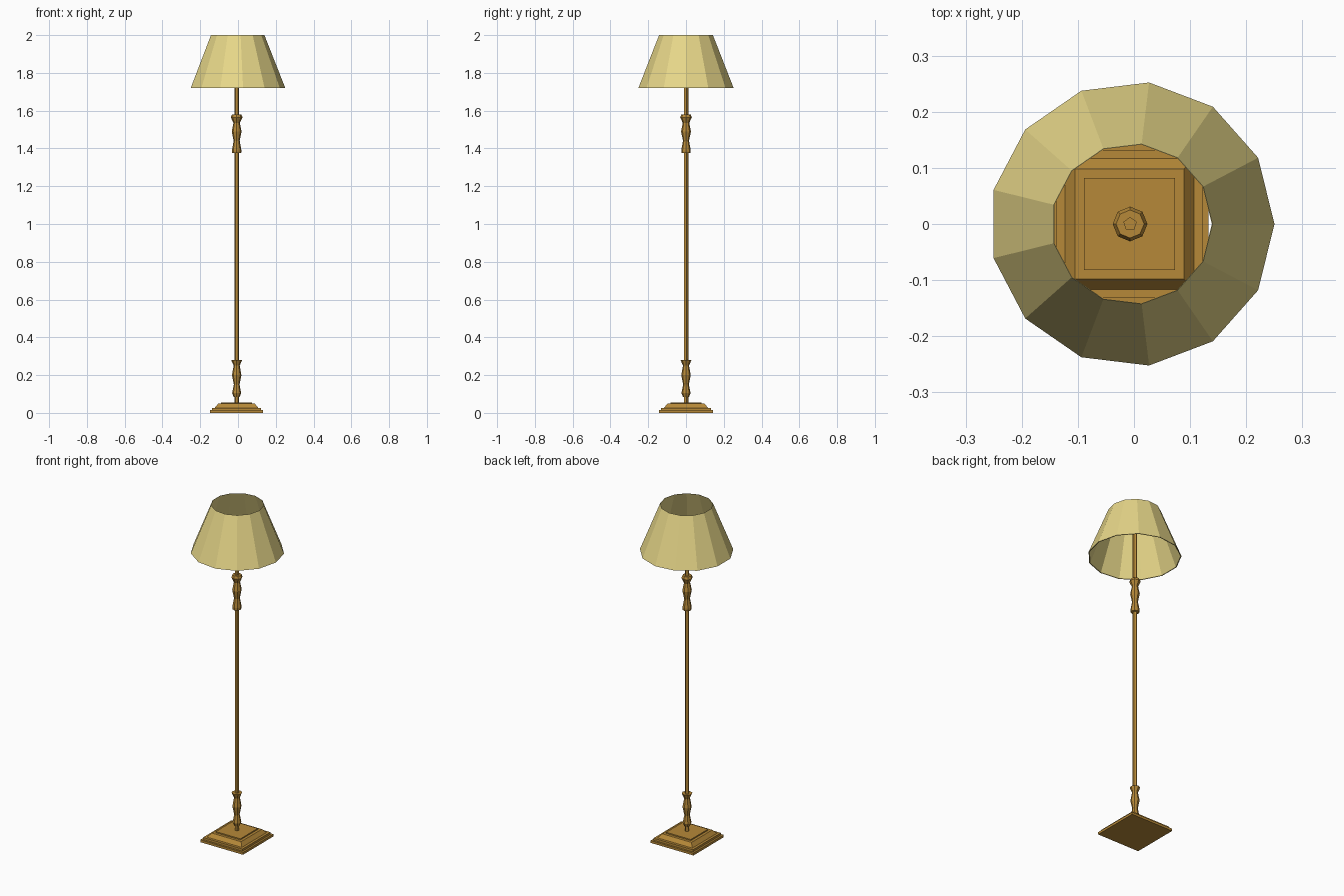
import bpy
import math

if "Cube" in bpy.data.objects:
    bpy.data.objects.remove(bpy.data.objects["Cube"])

CX = -0.007  # the stand sits slightly off the shade's bounding centre


def material(name, rgb):
    mat = bpy.data.materials.new(name)
    mat.diffuse_color = (*rgb, 1.0)
    mat.use_nodes = True
    mat.node_tree.nodes["Principled BSDF"].inputs["Base Color"].default_value = mat.diffuse_color
    return mat


def make_object(name, verts, faces, mat):
    mesh = bpy.data.meshes.new(name)
    mesh.from_pydata(verts, [], faces)
    mesh.materials.append(mat)
    obj = bpy.data.objects.new(name, mesh)
    bpy.context.collection.objects.link(obj)
    return obj


def lathe(name, profile, sides, mat, cx=CX, start=0.0, scale=(1, 1), closed=False):
    """Stack rings of (radius, z) bottom to top; cap the ends or close the loop."""
    verts = []
    for r, z in profile:
        for i in range(sides):
            a = start + math.tau * i / sides
            verts.append((cx + r * scale[0] * math.cos(a), r * scale[1] * math.sin(a), z))
    n = len(profile)
    faces = []
    for k in range(n if closed else n - 1):
        lo, hi = k * sides, (k + 1) % n * sides
        for i in range(sides):
            j = (i + 1) % sides
            faces.append((lo + i, lo + j, hi + j, hi + i))
    if not closed:
        faces.append(tuple(reversed(range(sides))))
        faces.append(tuple(range((n - 1) * sides, n * sides)))
    return make_object(name, verts, faces, mat)


wood = material("golden_wood", (0.47, 0.25, 0.04))
fabric = material("cream_fabric", (0.80, 0.68, 0.25))

# Stepped square base with a sloped moulding (half widths, heights)
base_profile = [(0.141, 0), (0.141, 0.014), (0.130, 0.014), (0.130, 0.027),
                (0.115, 0.027), (0.097, 0.049), (0.081, 0.049), (0.081, 0.056)]
root2 = math.sqrt(2)
lathe("base", base_profile, 4, wood, cx=-0.008, start=math.pi / 4,
      scale=(root2, root2 * 1.013))

# Thin pole running up inside the shade
lathe("pole", [(0.0125, 0.05), (0.0125, 1.88)], 5, wood, start=math.pi / 2)

# Turned ornaments
lathe("lower_turning", [(0.016, 0.085), (0.024, 0.105), (0.015, 0.15), (0.025, 0.20),
                        (0.016, 0.25), (0.029, 0.28)], 8, wood)
lathe("upper_turning", [(0.024, 1.375), (0.025, 1.39), (0.016, 1.44), (0.026, 1.49),
                        (0.017, 1.535), (0.031, 1.565), (0.025, 1.58)], 8, wood)

# Thirteen-sided open shade with a thin wall
lathe("shade", [(0.254, 1.72), (0.1435, 2.0), (0.1425, 2.0), (0.249, 1.72)],
      13, fabric, cx=-0.0037, closed=True)
